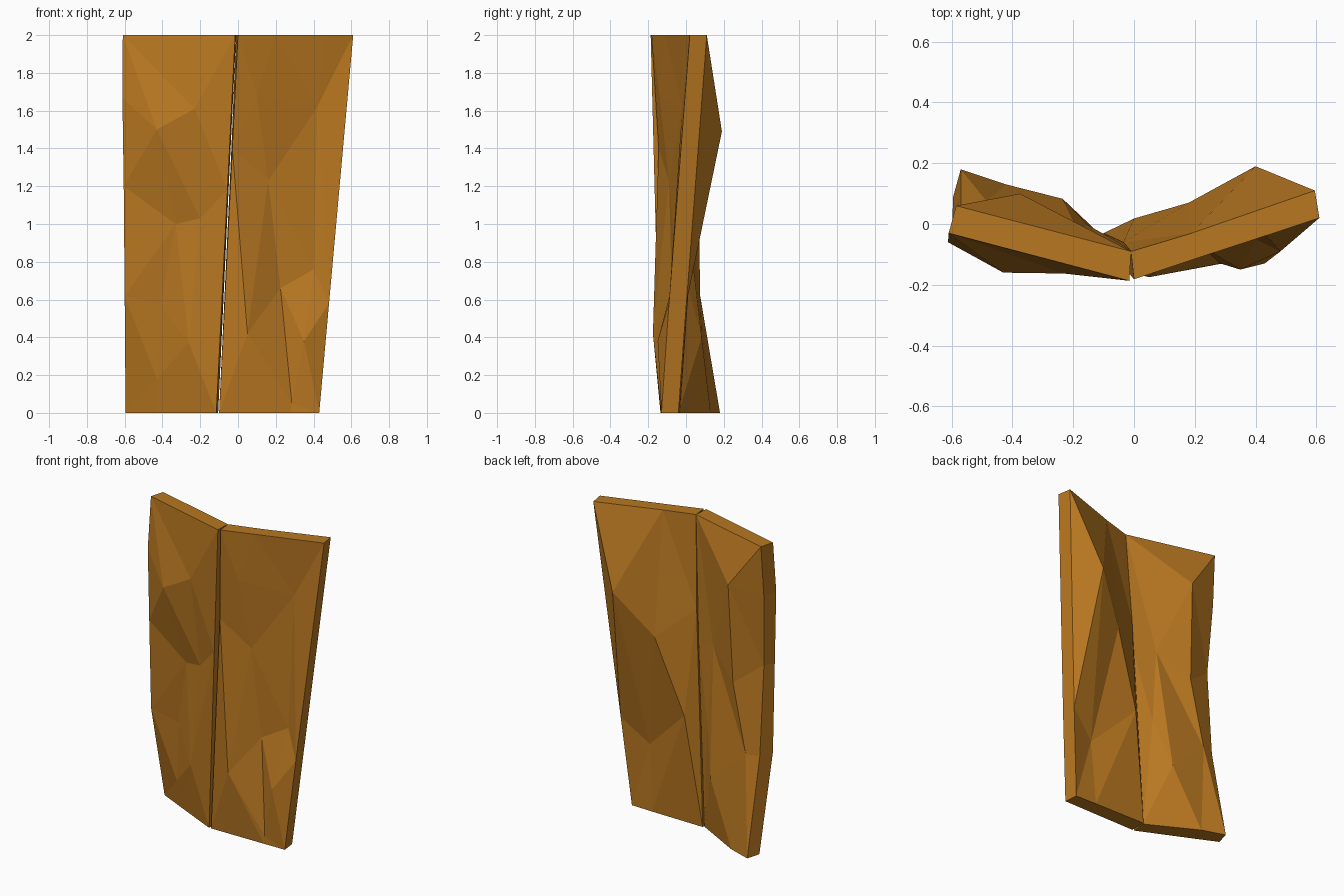
import bpy, bmesh
from mathutils import Vector
from mathutils.geometry import delaunay_2d_cdt

if "Cube" in bpy.data.objects:
    bpy.data.objects.remove(bpy.data.objects["Cube"])

wood = bpy.data.materials.new("amber_wood")
wood.diffuse_color = (0.48, 0.185, 0.015, 1)
wood.use_nodes = True
wood.node_tree.nodes["Principled BSDF"].inputs["Base Color"].default_value = wood.diffuse_color


def skin(bm, rim, bumps, creases):
    """Triangulate one broad side inside its rim; returns the rim vertices."""
    pts = rim + bumps
    flat = [Vector((x, z * 0.45)) for x, y, z in pts]   # favours long facets
    _, _, faces, orig, _, _ = delaunay_2d_cdt(
        flat, creases, [list(range(len(rim)))], 1, 1e-5)
    verts = [bm.verts.new(p) for p in pts]
    for f in faces:
        ids = [orig[i][0] for i in f if orig[i]]
        if len(set(ids)) == 3:
            bm.faces.new([verts[i] for i in ids])
    return verts[:len(rim)]


def plank(name, rim, front_bumps, front_creases, back_bumps, back_creases):
    """rim rows: z, front x, front y, back x, back y, in order round the board.
    Creases join point numbers: rim points 0-8, then bumps from 9."""
    bm = bmesh.new()
    front = skin(bm, [(r[1], r[2], r[0]) for r in rim], front_bumps, front_creases)
    back = skin(bm, [(r[3], r[4], r[0]) for r in rim], back_bumps, back_creases)
    n = len(rim)
    for i in range(n):
        j = (i + 1) % n
        bm.faces.new((front[i], front[j], back[j], back[i]))
    bmesh.ops.recalc_face_normals(bm, faces=bm.faces)
    me = bpy.data.meshes.new(name)
    bm.to_mesh(me)
    bm.free()
    me.materials.append(wood)
    ob = bpy.data.objects.new(name, me)
    bpy.context.collection.objects.link(ob)


# left board: dented front, foot kicked backwards
plank("left_board",
      [(0, -.115, -.135, -.105, -.04),
       (0, -.43, .012, -.42, .13),
       (0, -.595, .09, -.57, .18),
       (.62, -.60, -.043, -.57, .05),
       (1.2, -.605, -.055, -.57, .007),
       (1.67, -.612, -.06, -.59, .037),
       (2, -.61, -.03, -.585, .06),
       (2, -.015, -.187, -.01, -.09),
       (1.18, -.056, -.166, -.05, -.06)],
      [(-.43, -.16, 1.5), (-.23, -.163, 1.61), (-.33, -.066, 1.0),
       (-.20, -.106, 1.03), (-.41, -.03, .57), (-.26, -.12, .37),
       (-.43, -.018, .18)],
      [(9, 10), (9, 11), (9, 12), (10, 12), (11, 13), (13, 14), (12, 14),
       (9, 5), (15, 2), (15, 1), (13, 15), (13, 3)],
      [(-.375, .10, 1.71), (-.388, .068, 1.06), (-.485, .075, .62),
       (-.186, -.014, 1.22), (-.235, .083, .4), (-.15, -.005, .72)],
      [(9, 5), (9, 10), (10, 4), (10, 11), (11, 3), (12, 11), (8, 12),
       (12, 13)])

# right board: straight edges, chipped front, strong hump on the back
plank("right_board",
      [(0, -.10, -.135, -.10, -.03),
       (0, .28, -.132, .27, -.035),
       (0, .43, -.13, .42, -.04),
       (.58, .482, -.09, .472, .002),
       (2, .61, .02, .595, .11),
       (2, .46, -.03, .45, .06),
       (2, .20, -.115, .19, -.03),
       (2, 0, -.182, -.01, -.09),
       (1.4, -.03, -.145, -.035, -.06)],
      [(.10, -.14, 1.68), (.42, -.02, 1.62), (.16, -.09, 1.23),
       (.225, -.075, .66), (.40, -.05, .76), (.35, -.15, .38),
       (.05, -.175, .42), (.285, -.13, .05)],
      [(9, 10), (10, 11), (8, 11), (8, 9), (6, 9), (5, 10), (11, 15),
       (11, 12), (12, 13), (12, 14), (13, 14), (12, 16), (14, 16)],
      [(.40, .19, 1.49), (.18, .07, 1.21), (0, .018, .72),
       (.296, -.05, .43)],
      [(5, 9), (9, 3), (9, 12), (9, 10), (10, 12), (10, 11), (11, 12),
       (12, 1), (12, 3), (10, 6)])
